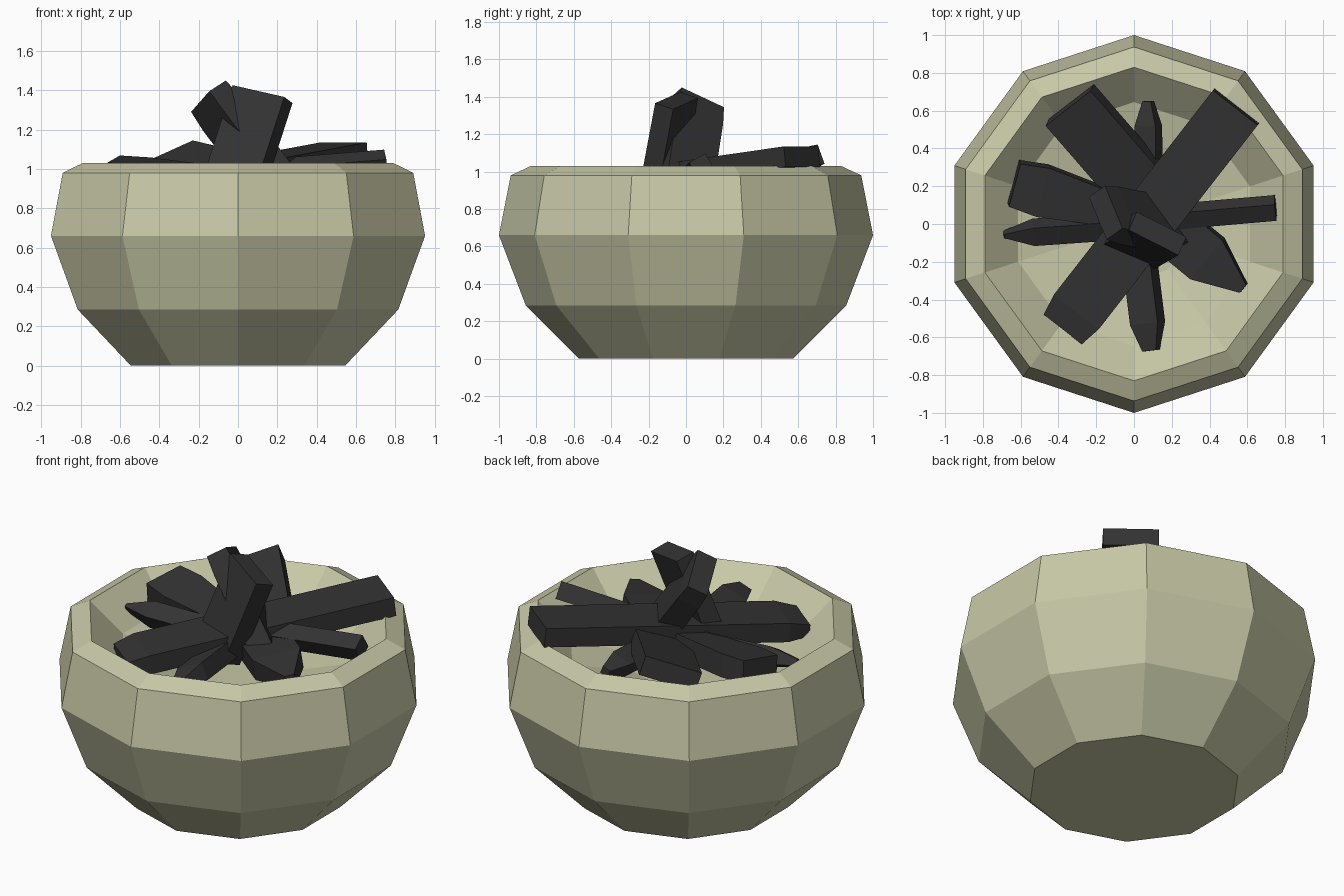
import bpy, bmesh, math
from mathutils import Vector

if "Cube" in bpy.data.objects:
    bpy.data.objects.remove(bpy.data.objects["Cube"])


def material(name, rgb):
    m = bpy.data.materials.new(name)
    m.diffuse_color = (*rgb, 1)
    m.use_nodes = True
    m.node_tree.nodes["Principled BSDF"].inputs["Base Color"].default_value = m.diffuse_color
    return m


STONE = material("pale olive stone", (0.575, 0.58, 0.385))
CHAR = material("charcoal black", (0.033, 0.033, 0.034))


def finish(name, bm, mat):
    bmesh.ops.recalc_face_normals(bm, faces=bm.faces[:])
    me = bpy.data.meshes.new(name)
    bm.to_mesh(me)
    bm.free()
    me.materials.append(mat)
    ob = bpy.data.objects.new(name, me)
    bpy.context.collection.objects.link(ob)
    return ob


def bridge(bm, rings):
    """Skin a list of vertex rings and cap both ends."""
    for a, b in zip(rings, rings[1:]):
        n = len(a)
        for i in range(n):
            j = (i + 1) % n
            bm.faces.new((a[i], a[j], b[j], b[i]))
    bm.faces.new(rings[0])
    bm.faces.new(rings[-1])


# Ten-sided bowl: outer wall, rim, then inner wall and floor
PROFILE = [(0.573, 0), (0.857, 0.285), (1.0, 0.66), (0.937, 0.98),
           (0.83, 1.03), (0.645, 0.86), (0.30, 0.77)]
bm = bmesh.new()
rings = []
for r, z in PROFILE:
    angles = [math.pi / 2 + i * math.tau / 10 for i in range(10)]
    rings.append([bm.verts.new((r * math.cos(t), r * math.sin(t), z)) for t in angles])
bridge(bm, rings)
finish("bowl", bm, STONE)


def log(name, start, end, w, t, side, tip=(1, 1), base=(1, 1), shoulder=0.8):
    """Four-sided log; side is the width direction, tip/base scale the end sections."""
    a, b, side = Vector(start), Vector(end), Vector(side)
    d = (b - a).normalized()
    side = (side - d * side.dot(d)).normalized()
    up = side.cross(d)
    bm = bmesh.new()
    rings = []
    for f, (sw, st) in ((0, base), (shoulder, (1, 1)), (1, tip)):
        c = a.lerp(b, f)
        rings.append([bm.verts.new(c + side * (x * w * sw / 2) + up * (y * t * st / 2))
                      for x, y in ((-1, -1), (1, -1), (1, 1), (-1, 1))])
    bridge(bm, rings)
    finish(name, bm, CHAR)


# Long log lying across the bowl
log("cross_log", (0.54, 0.62, 1.08), (-0.375, -0.555, 0.91), 0.30, 0.11,
    (0.78, -0.62, 0), tip=(0.85, 0.6), shoulder=0.92)
# Low logs fanned out around the bowl
log("back_left_log", (0.12, 0.10, 0.93), (-0.34, 0.63, 1.04), 0.32, 0.11, (0.24, 0.19, 0.11))
log("left_log", (0.05, 0.04, 0.92), (-0.635, 0.215, 0.99), 0.27, 0.13,
    (0.02, 0.3, 0.05), tip=(0.88, 0.95), base=(0.5, 1), shoulder=0.78)
log("left_thin_log", (0.1, 0.0, 0.92), (-0.69, -0.055, 0.94), 0.11, 0.10,
    (0, 0.85, 0.5), tip=(0.2, 0.4))
log("front_log", (0.0, 0.05, 0.92), (0.09, -0.67, 0.93), 0.16, 0.10,
    (0.9, 0, 0.4), tip=(0.5, 0.5))
log("right_front_log", (0.02, 0.12, 0.93), (0.58, -0.34, 0.95), 0.27, 0.12,
    (0.66, 0.75, 0.15), tip=(0.2, 0.6), shoulder=0.66)
log("right_log", (0.0, 0.02, 0.97), (0.75, 0.085, 1.03), 0.10, 0.10,
    (0, 0.85, 0.5), shoulder=0.85)
log("back_log", (0.08, 0.0, 0.92), (0.075, 0.65, 0.95), 0.12, 0.09,
    (0.9, 0, 0.4), tip=(0.4, 0.5))
# Two upright logs crossing in the middle
log("upright_left_log", (0.19, -0.01, 0.92), (-0.15, 0.06, 1.37), 0.28, 0.13,
    (-0.10, 0.24, -0.11), tip=(0.95, 0.9))
log("upright_right_log", (-0.03, -0.14, 0.90), (0.125, -0.05, 1.38), 0.30, 0.11,
    (0.85, -0.46, -0.28))
